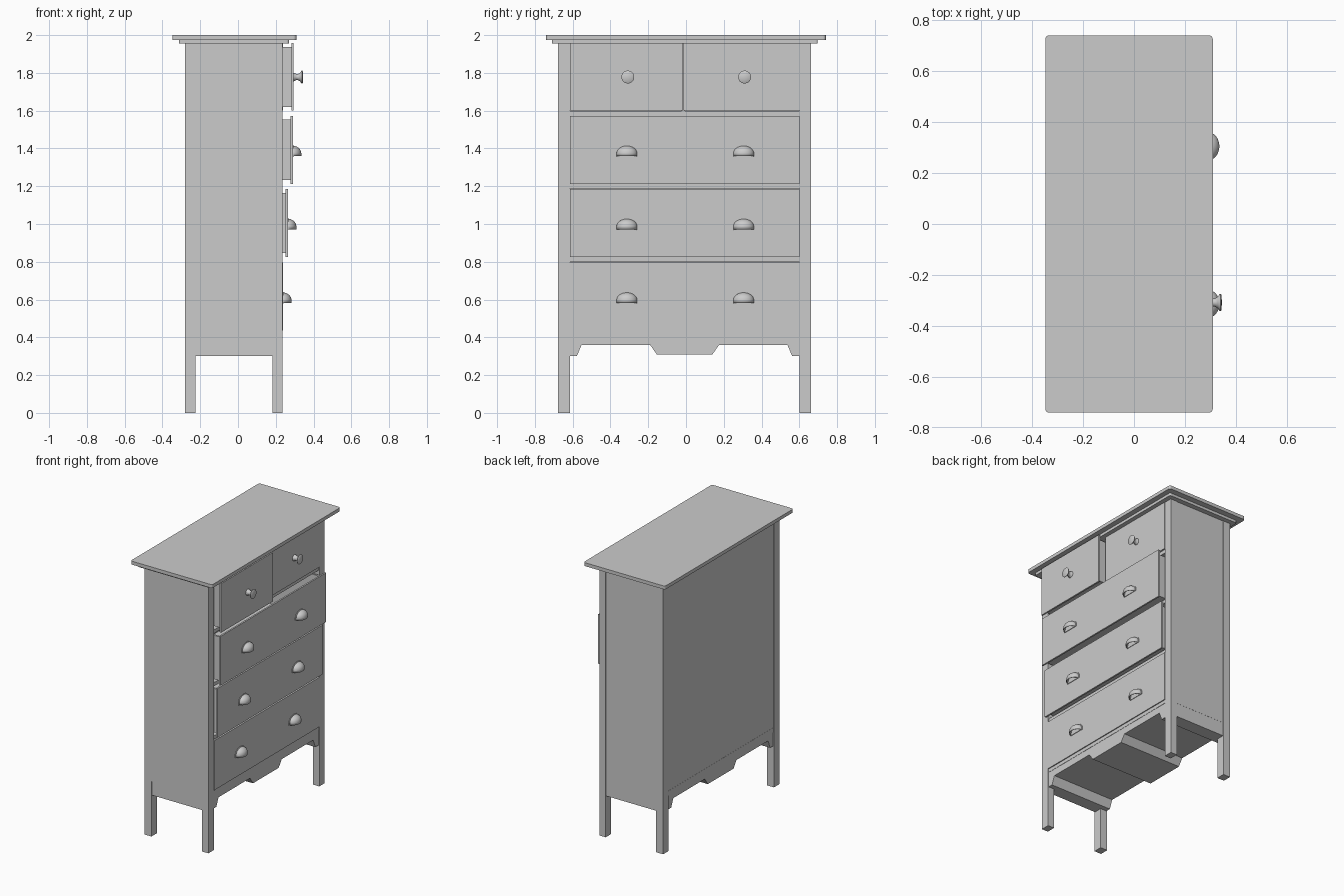
import bpy, bmesh, math

if "Cube" in bpy.data.objects:
    bpy.data.objects.remove(bpy.data.objects["Cube"])

CY = -0.007           # body centre in y
Y0, Y1 = -0.613, 0.60  # inner faces of the posts
FRONT, BACK = 0.235, -0.28


def finish(name, bm, smooth=False):
    bmesh.ops.recalc_face_normals(bm, faces=bm.faces)
    me = bpy.data.meshes.new(name)
    bm.to_mesh(me)
    bm.free()
    ob = bpy.data.objects.new(name, me)
    bpy.context.collection.objects.link(ob)
    if smooth:
        for p in me.polygons:
            p.use_smooth = True
        me.set_sharp_from_angle(angle=math.radians(40))
    return ob


def add_box(bm, x0, x1, y0, y1, z0, z1):
    vs = bmesh.ops.create_cube(bm, size=1)["verts"]
    for v in vs:
        v.co.x = x1 if v.co.x > 0 else x0
        v.co.y = y1 if v.co.y > 0 else y0
        v.co.z = z1 if v.co.z > 0 else z0


def box(name, *dims):
    bm = bmesh.new()
    add_box(bm, *dims)
    return finish(name, bm)


def rounded_slab(name, x0, x1, y0, y1, z0, z1, r):
    bm = bmesh.new()
    add_box(bm, x0, x1, y0, y1, z0, z1)
    upright = [e for e in bm.edges if abs(e.verts[0].co.z - e.verts[1].co.z) > 1e-4]
    bmesh.ops.bevel(bm, geom=upright, offset=r, segments=4, profile=0.5, affect='EDGES')
    return finish(name, bm)


# Top board and the moulding under it
rounded_slab("top_board", -0.348, 0.309, -0.74, 0.74, 1.975, 2.0, 0.015)
rounded_slab("top_moulding", -0.312, 0.27, -0.71, 0.697, 1.955, 1.975, 0.012)

# Corner posts
for xn, xa, xb in (("front", 0.183, FRONT), ("back", BACK, -0.224)):
    for yn, ya, yb in (("left", -0.677, Y0), ("right", Y1, 0.663)):
        box(f"{xn}_{yn}_post", xa, xb, ya, yb, 0, 1.955)

# Side and back panels
box("left_panel", -0.226, 0.185, -0.674, -0.645, 0.40, 1.956)
box("right_panel", -0.226, 0.185, 0.631, 0.660, 0.40, 1.956)
box("back_panel", -0.275, -0.255, Y0, Y1, 0.40, 1.956)

# Base board, its side ends, and the shaped apron that runs through the depth
box("base_board", -0.276, 0.232, Y0, Y1, 0.41, 0.435)
for n, ya, yb in (("left", -0.673, Y0), ("right", Y1, 0.659)):
    box(f"{n}_apron", -0.226, 0.185, ya, yb, 0.30, 0.41)
profile = [(Y0, 0.41), (Y0, 0.30), (-0.578, 0.30), (-0.553, 0.36), (-0.19, 0.36),
           (-0.155, 0.31), (0.14, 0.31), (0.175, 0.36), (0.537, 0.36),
           (0.562, 0.30), (Y1, 0.30), (Y1, 0.41)]
bm = bmesh.new()
face = bm.faces.new([bm.verts.new((-0.274, y, z)) for y, z in profile])
ext = bmesh.ops.extrude_face_region(bm, geom=[face])["geom"]
for v in ext:
    if isinstance(v, bmesh.types.BMVert):
        v.co.x = 0.230
finish("shaped_apron", bm)

# Rails between drawers, and the divider between the top pair
for i, (za, zb) in enumerate(((1.572, 1.598), (1.187, 1.213), (0.80, 0.826))):
    box(f"drawer_rail_{i + 1}", -0.255, 0.228, -0.645, 0.631, za, zb)
box("top_divider", -0.255, 0.222, -0.025, -0.005, 1.598, 1.956)


def drawer(name, x, y0, y1, z0, z1):
    """Drawer front with an open box behind it; x is the outer face."""
    box(name + "_front", x - 0.012, x, y0, y1, z0, z1)
    a, b, c, d, t = y0 + 0.022, y1 - 0.022, z0 + 0.02, z1 - 0.02, 0.014
    xa, xb = x - 0.47, x - 0.012
    bm = bmesh.new()
    add_box(bm, xa, xb, a, b, c, c + t)
    add_box(bm, xa, xb, a, a + t, c, d)
    add_box(bm, xa, xb, b - t, b, c, d)
    add_box(bm, xa, xa + t, a, b, c, d)
    add_box(bm, xb - t, xb, a, b, c, d)
    finish(name + "_box", bm)


def knob(name, x, y, z):
    """Flared knob, lathed around the x axis."""
    prof = [(0, 0), (0, 0.023), (0.006, 0.021), (0.014, 0.0165), (0.024, 0.0165),
            (0.034, 0.022), (0.042, 0.033), (0.046, 0.034), (0.049, 0.030), (0.051, 0)]
    bm = bmesh.new()
    vs = [bm.verts.new((x + px, y, z + r)) for px, r in prof]
    es = [bm.edges.new(p) for p in zip(vs, vs[1:])]
    bmesh.ops.spin(bm, geom=vs + es, cent=(x, y, z), axis=(1, 0, 0),
                   angle=math.tau, steps=32)
    bmesh.ops.remove_doubles(bm, verts=bm.verts, dist=1e-5)
    finish(name, bm, True)


def cup_pull(name, x, y, z):
    """Hollow quarter dome, open below, with a thin mounting flange."""
    bm = bmesh.new()
    bmesh.ops.create_uvsphere(bm, u_segments=32, v_segments=16, radius=1)
    for axis in ((1, 0, 0), (0, 0, 1)):
        bmesh.ops.bisect_plane(bm, geom=bm.verts[:] + bm.edges[:] + bm.faces[:],
                               plane_co=(0, 0, 0), plane_no=axis, clear_inner=True)
    rim = [e for e in bm.edges if e.is_boundary and all(abs(v.co.z) < 1e-4 for v in e.verts)]
    low = bmesh.ops.extrude_edge_only(bm, edges=rim)["geom"]
    for v in bm.verts:
        v.co = (x + v.co.x * 0.045, y + v.co.y * 0.055, z + 0.015 + v.co.z * 0.040)
    for v in low:
        if isinstance(v, bmesh.types.BMVert):
            v.co.z = z
    ob = finish(name, bm, True)
    mod = ob.modifiers.new("thickness", 'SOLIDIFY')
    mod.thickness = 0.004
    # Flange against the drawer front
    bm = bmesh.new()
    arc = [(0.061 * math.cos(a), 0.015 + 0.044 * math.sin(a))
           for a in (math.pi * i / 20 for i in range(21))]
    pts = [(0.061, 0)] + arc + [(-0.061, 0)]
    f = bm.faces.new([bm.verts.new((x, y + py, z + pz)) for py, pz in pts])
    ext = bmesh.ops.extrude_face_region(bm, geom=[f])["geom"]
    for v in ext:
        if isinstance(v, bmesh.types.BMVert):
            v.co.x += 0.004
    finish(name + "_flange", bm)


# Top pair: the left one is pulled out, the right one is closed
for n, x, ya, yb, ky in (("left", 0.294, Y0, -0.016, -0.308),
                         ("right", 0.238, -0.014, Y1, 0.31)):
    drawer(f"top_{n}_drawer", x, ya, yb, 1.60, 1.957)
    knob(f"top_{n}_knob", x, ky, 1.778)

# Three wide drawers, each opened a different amount
for n, x, za, zb in (("upper", 0.290, 1.213, 1.572),
                     ("middle", 0.264, 0.826, 1.185),
                     ("lower", 0.238, 0.436, 0.797)):
    drawer(f"{n}_drawer", x, Y0, Y1, za, zb)
    for side, y in (("left", -0.313), ("right", 0.305)):
        cup_pull(f"{n}_{side}_pull", x, y, za + 0.146)
